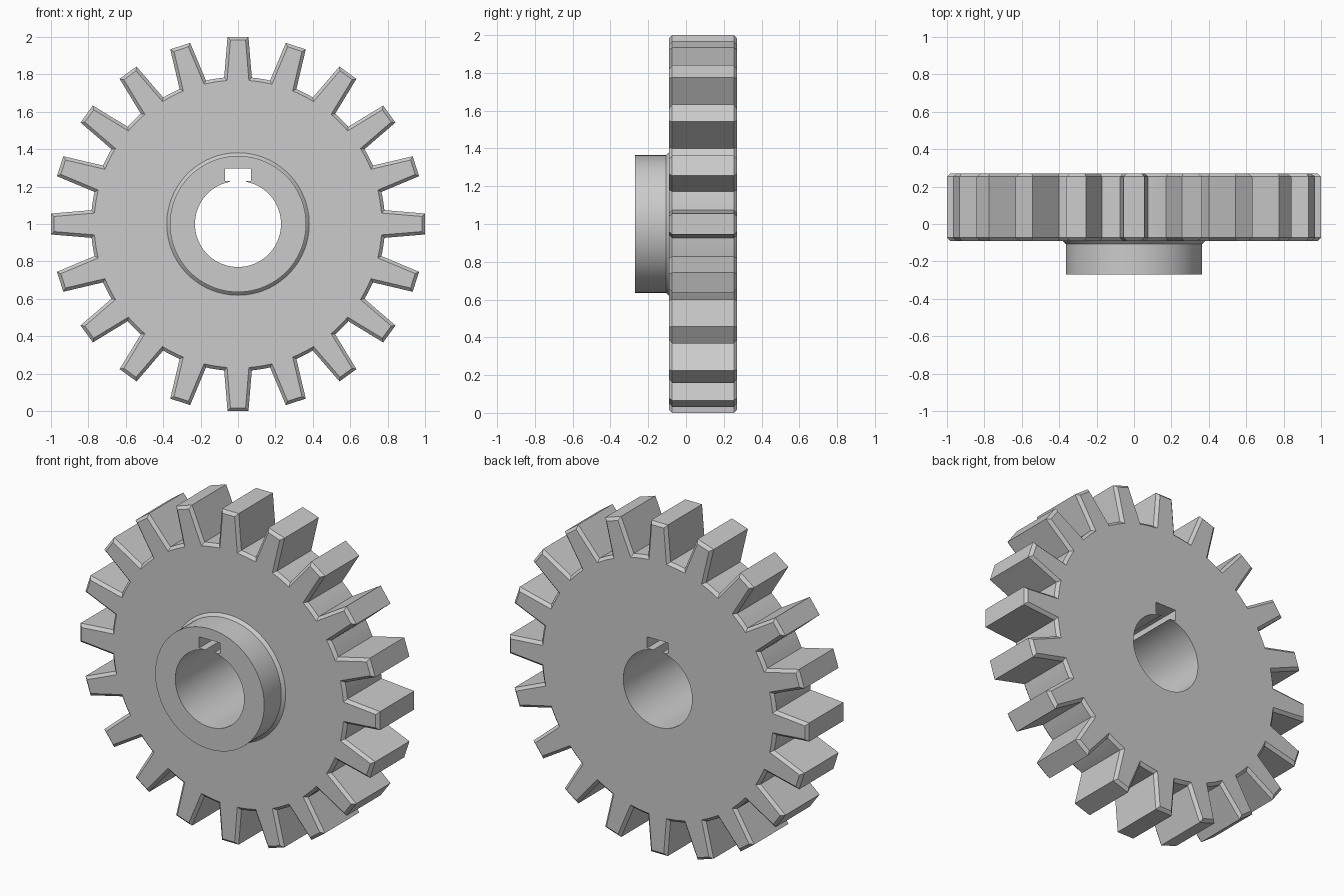
import bpy, bmesh
from math import sin, cos, asin, pi, radians
from mathutils import Vector

if "Cube" in bpy.data.objects:
    bpy.data.objects.remove(bpy.data.objects["Cube"])

TEETH, TIP_R, ROOT_R = 20, 1.0, 0.786
TIP_HALF, ROOT_HALF = 0.056, 0.074
FRONT, BACK, HUB_FRONT, CHAMFER = -0.09, 0.27, -0.27, 0.017


def polar(r, a):
    return Vector((r * cos(a), r * sin(a)))


def gear_outline():
    pts = []
    step = 2 * pi / TEETH
    root_a = asin(ROOT_HALF / ROOT_R)
    for i in range(TEETH):
        a = pi / 2 + i * step
        u, v = polar(1, a), polar(1, a + pi / 2)
        pts += [u * TIP_R - v * TIP_HALF, u * TIP_R + v * TIP_HALF]
        for k in range(5):
            pts.append(polar(ROOT_R, a + root_a + (step - 2 * root_a) * k / 4))
    return pts


def inset(pts, d):
    # mitred inward offset of a counter-clockwise outline
    out = []
    for i, p in enumerate(pts):
        e1 = (p - pts[i - 1]).normalized()
        e2 = (pts[(i + 1) % len(pts)] - p).normalized()
        n1, n2 = Vector((-e1.y, e1.x)), Vector((-e2.y, e2.x))
        out.append(p + (n1 + n2) * d / (1 + n1.dot(n2)))
    return out


def circle(r, n=96):
    return [polar(r, 2 * pi * i / n) for i in range(n)]


def bore_outline(r=0.23, n=80):
    # round bore with a rectangular keyway on top
    a0 = pi / 2 + asin(0.03 / r)
    span = 2 * pi - 2 * asin(0.03 / r)
    pts = [polar(r, a0 + span * i / n) for i in range(n + 1)]
    return pts + [Vector(p) for p in ((0.07, 0.2295), (0.07, 0.297),
                                      (-0.07, 0.297), (-0.07, 0.2295))]


bm = bmesh.new()


def loop(pts, y):
    vs = [bm.verts.new((p.x, y, p.y + 1)) for p in pts]
    es = [bm.edges.new((vs[i - 1], vs[i])) for i in range(len(vs))]
    return vs, es


def wall(a, b):
    a, b = a[0], b[0]
    for i in range(len(a)):
        bm.faces.new((a[i - 1], a[i], b[i], b[i - 1]))


def ring_face(a, b):
    bmesh.ops.triangle_fill(bm, use_beauty=True, edges=a[1] + b[1], normal=(0, -1, 0))


# toothed rim with chamfered edges
outline = gear_outline()
small = inset(outline, CHAMFER)
rim = [loop(small, FRONT), loop(outline, FRONT + CHAMFER),
       loop(outline, BACK - CHAMFER), loop(small, BACK)]
# hub with a flared base
hub = [loop(circle(0.364), HUB_FRONT), loop(circle(0.364), FRONT - 0.017),
       loop(circle(0.381), FRONT)]
# bore and keyway through everything
bore = [loop(bore_outline(), HUB_FRONT), loop(bore_outline(), BACK)]

for part in (rim, hub, bore):
    for a, b in zip(part, part[1:]):
        wall(a, b)
ring_face(hub[0], bore[0])
ring_face(hub[-1], rim[0])
ring_face(rim[-1], bore[-1])
bmesh.ops.recalc_face_normals(bm, faces=bm.faces[:])

mesh = bpy.data.meshes.new("gear_wheel")
bm.to_mesh(mesh)
bm.free()
gear = bpy.data.objects.new("gear_wheel", mesh)
bpy.context.collection.objects.link(gear)
bpy.context.view_layer.objects.active = gear
gear.select_set(True)
bpy.ops.object.shade_smooth_by_angle(angle=radians(25))
